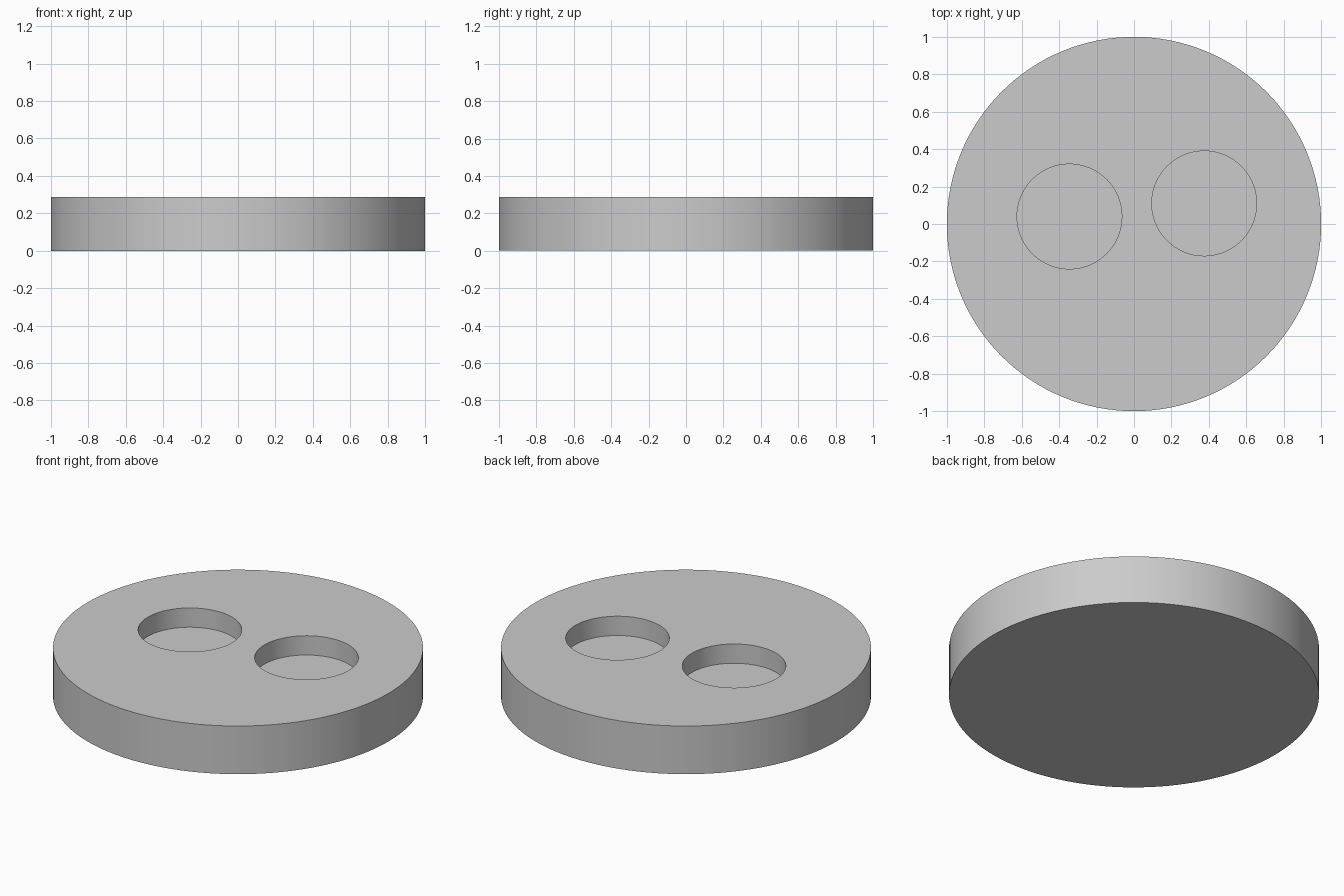
import bpy
import math

HEIGHT = 0.287
POCKET_DEPTH = 0.115
POCKET_RADIUS = 0.28
POCKET_CENTRES = [(-0.345, 0.04), (0.375, 0.11)]

cube = bpy.data.objects.get("Cube")
if cube:
    bpy.data.objects.remove(cube, do_unlink=True)

# Plain grey material
grey = bpy.data.materials.new("plain_grey")
grey.use_nodes = True
colour = (0.6, 0.6, 0.6, 1.0)
grey.diffuse_color = colour
grey.node_tree.nodes["Principled BSDF"].inputs["Base Color"].default_value = colour


def cylinder(name, x, y, bottom, top, radius, sides):
    bpy.ops.mesh.primitive_cylinder_add(
        vertices=sides, radius=radius, depth=top - bottom,
        location=(x, y, (bottom + top) / 2))
    obj = bpy.context.object
    obj.name = name
    obj.data.materials.append(grey)
    return obj


# Round slab
disc = cylinder("disc", 0, 0, 0, HEIGHT, 1, 128)

# Two blind round pockets sunk into the top
for x, y in POCKET_CENTRES:
    cutter = cylinder("pocket_cutter", x, y, HEIGHT - POCKET_DEPTH,
                      HEIGHT + 0.1, POCKET_RADIUS, 96)
    cutter.hide_render = True
    cut = disc.modifiers.new("pocket", "BOOLEAN")
    cut.operation = "DIFFERENCE"
    cut.solver = "EXACT"
    cut.object = cutter
    bpy.context.view_layer.objects.active = disc
    bpy.ops.object.modifier_apply(modifier=cut.name)
    bpy.data.objects.remove(cutter, do_unlink=True)

# Smooth walls with sharp rims
bpy.ops.object.select_all(action="DESELECT")
disc.select_set(True)
bpy.context.view_layer.objects.active = disc
bpy.ops.object.shade_smooth_by_angle(angle=math.radians(30))
